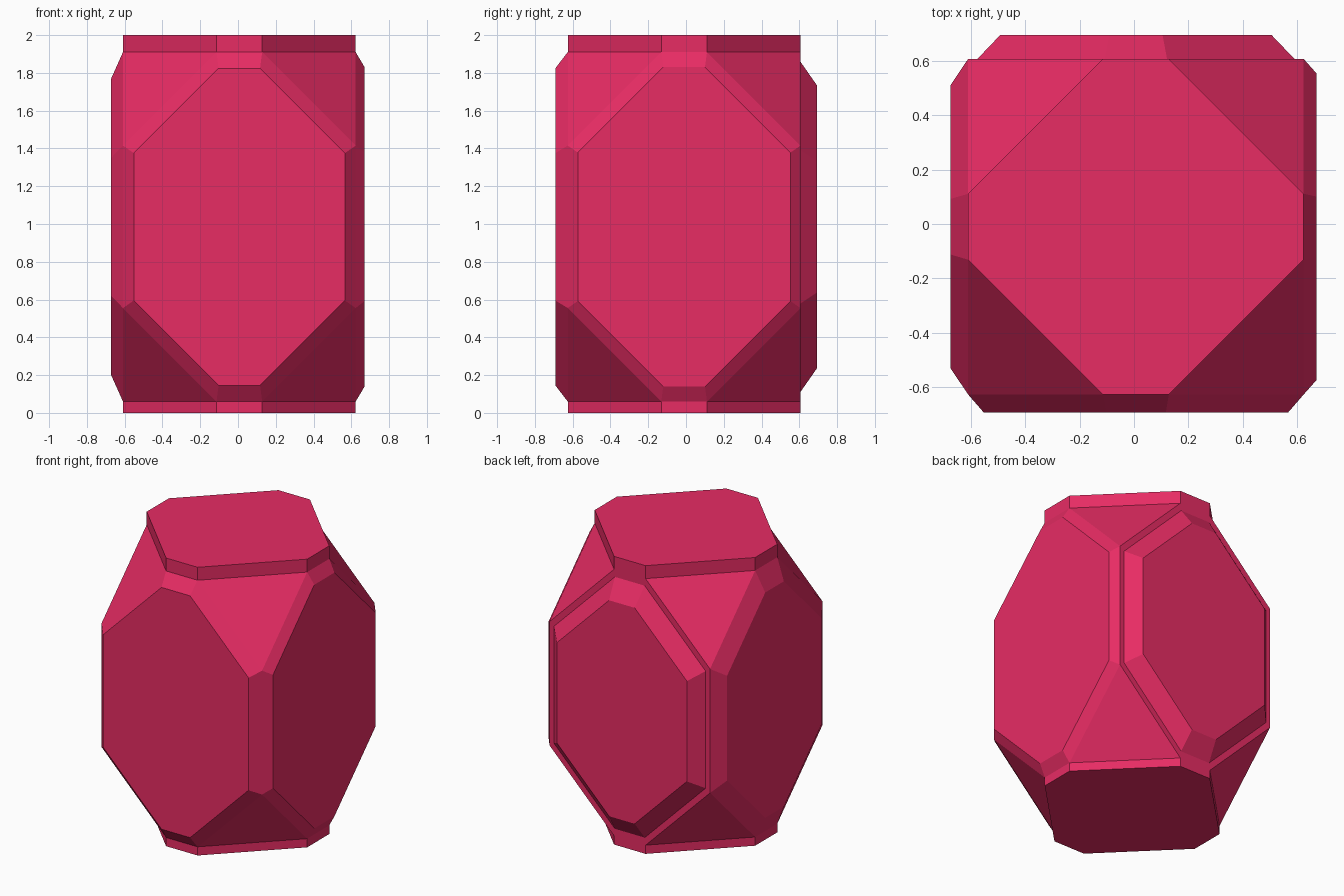
import bpy, bmesh
from mathutils import Vector

if "Cube" in bpy.data.objects:
    bpy.data.objects.remove(bpy.data.objects["Cube"])

CENTRE = Vector((0.007, -0.01, 0.985))
HALF = Vector((0.616, 0.616, 0.925))
CUT = 0.495  # corner cut, measured along each box edge

# Core: box with its corners cut off (6 octagons + 8 triangles)
bm = bmesh.new()
for sx in (-1, 1):
    for sy in (-1, 1):
        for sz in (-1, 1):
            s = Vector((sx, sy, sz))
            for axis in range(3):
                p = HALF.copy()
                p[axis] -= CUT
                bm.verts.new(CENTRE + p * s)
bmesh.ops.convex_hull(bm, input=bm.verts[:])
bmesh.ops.dissolve_limit(bm, angle_limit=0.01, verts=bm.verts[:], edges=bm.edges[:])
bmesh.ops.recalc_face_normals(bm, faces=bm.faces[:])


def raise_face(normal, steps):
    """Extrude the octagon facing `normal`; each step is (scale vs core, position on axis)."""
    n = Vector(normal)
    axis = max(range(3), key=lambda i: abs(n[i]))
    bm.normal_update()
    # the largest face pointing that way is the octagon
    face = max((f for f in bm.faces if f.normal.dot(n) > 0.99), key=lambda f: f.calc_area())
    base = [v.co.copy() for v in face.verts]
    for scale, pos in steps:
        face = bmesh.ops.extrude_discrete_faces(bm, faces=[face])["faces"][0]
        for v, b in zip(face.verts, base):
            v.co = CENTRE + (b - CENTRE) * scale
            v.co[axis] = pos


# Raised plates on every side
raise_face((0, -1, 0), [(0.907, -0.692)])
raise_face((1, 0, 0), [(0.914, 0.67)])
raise_face((-1, 0, 0), [(0.845, -0.673)])
raise_face((0, 1, 0), [(0.945, 0.606), (0.81, 0.693)])  # narrow rim, then plate
raise_face((0, 0, 1), [(1, 2.0)])
raise_face((0, 0, -1), [(1, 0.0)])

mesh = bpy.data.meshes.new("faceted_block")
bm.to_mesh(mesh)
bm.free()
block = bpy.data.objects.new("faceted_block", mesh)
bpy.context.collection.objects.link(block)

mat = bpy.data.materials.new("crimson")
mat.diffuse_color = (0.8, 0.025, 0.127, 1)
mat.use_nodes = True
mat.node_tree.nodes["Principled BSDF"].inputs["Base Color"].default_value = mat.diffuse_color
mesh.materials.append(mat)
